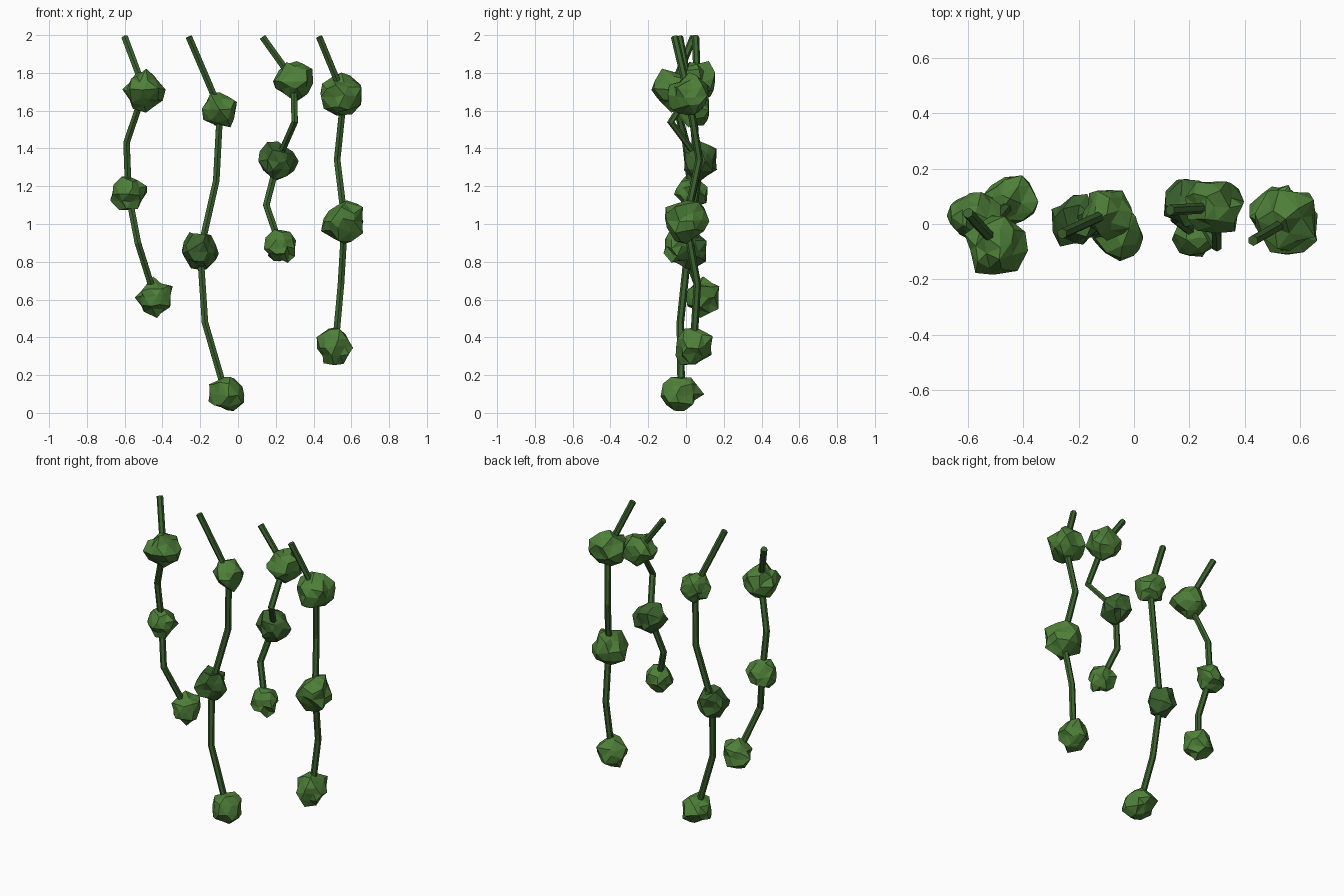
import bpy, bmesh, random
from mathutils import Vector

if "Cube" in bpy.data.objects:
    bpy.data.objects.remove(bpy.data.objects["Cube"], do_unlink=True)


def material(name, colour):
    m = bpy.data.materials.new(name)
    m.use_nodes = True
    m.diffuse_color = (*colour, 1)
    m.node_tree.nodes["Principled BSDF"].inputs["Base Color"].default_value = (*colour, 1)
    return m


LEAF = material("leaf green", (0.075, 0.21, 0.04))
DARK = material("dark green", (0.045, 0.125, 0.028))


def finish(bm, name, mat):
    mesh = bpy.data.meshes.new(name)
    bm.to_mesh(mesh)
    bm.free()
    mesh.materials.append(mat)
    bpy.context.collection.objects.link(bpy.data.objects.new(name, mesh))


def stem(name, points, radius=0.02, sides=6):
    """Faceted tube with mitred rings along the path."""
    bm = bmesh.new()
    pts = [Vector(p) for p in points]
    rings = []
    for i, p in enumerate(pts):
        t = (pts[min(i + 1, len(pts) - 1)] - pts[max(i - 1, 0)]).normalized()
        u = t.cross(Vector((0, 1, 0))).normalized()
        ring = bmesh.ops.create_circle(bm, segments=sides, radius=radius)["verts"]
        v = t.cross(u)
        for c in ring:
            c.co = p + u * c.co.x + v * c.co.y
        rings.append(ring)
    for a, b in zip(rings, rings[1:]):
        for k in range(sides):
            n = (k + 1) % sides
            bm.faces.new((a[k], a[n], b[n], b[k]))
    bm.faces.new(rings[0])
    bm.faces.new(rings[-1])
    bmesh.ops.recalc_face_normals(bm, faces=bm.faces)
    finish(bm, name, DARK)


def clump(name, centre, radius, mat, seed):
    """Crumpled low-poly ball of leaves."""
    rng = random.Random(seed)
    bm = bmesh.new()
    bmesh.ops.create_icosphere(bm, subdivisions=2, radius=radius)
    for v in bm.verts:
        v.co *= rng.uniform(0.82, 1.08)
        v.co += Vector([rng.uniform(-0.14, 0.14) * radius for _ in range(3)])
        v.co += Vector(centre)
    finish(bm, name, mat)


# Each vine: path from top to tip, with a leaf clump at every second point
vines = {
    "far_right": ([(-.60, .04, 1.99), (-.495, -.075, 1.71), (-.59, 0, 1.43),
                   (-.58, .03, 1.16), (-.53, -.02, .90), (-.44, .085, .615)],
                  (.109, .092, .095), (LEAF, LEAF, LEAF)),
    "mid_right": ([(-.26, -.035, 1.99), (-.095, .04, 1.605), (-.115, .06, 1.23),
                   (-.20, .01, .855), (-.175, -.03, .48), (-.065, -.025, .1)],
                  (.095, .098, .1), (LEAF, DARK, LEAF)),
    "mid_left": ([(.13, .05, 1.99), (.295, .06, 1.76), (.30, -.08, 1.54),
                  (.21, .075, 1.335), (.15, .02, 1.10), (.225, -.04, .88)],
                 (.105, .103, .088), (LEAF, DARK, LEAF)),
    "far_left": ([(.43, -.06, 1.99), (.56, .015, 1.675), (.525, .07, 1.34),
                  (.565, 0, 1.015), (.545, .06, .68), (.515, .04, .352)],
                 (.117, .115, .1), (LEAF, LEAF, LEAF)),
}
for n, (side, (path, radii, mats)) in enumerate(vines.items()):
    stem(f"{side}_vine_stem", path)
    for k, part in enumerate(("upper", "middle", "tip")):
        clump(f"{side}_{part}_leaf_clump", path[2 * k + 1], radii[k], mats[k], n * 3 + k)
